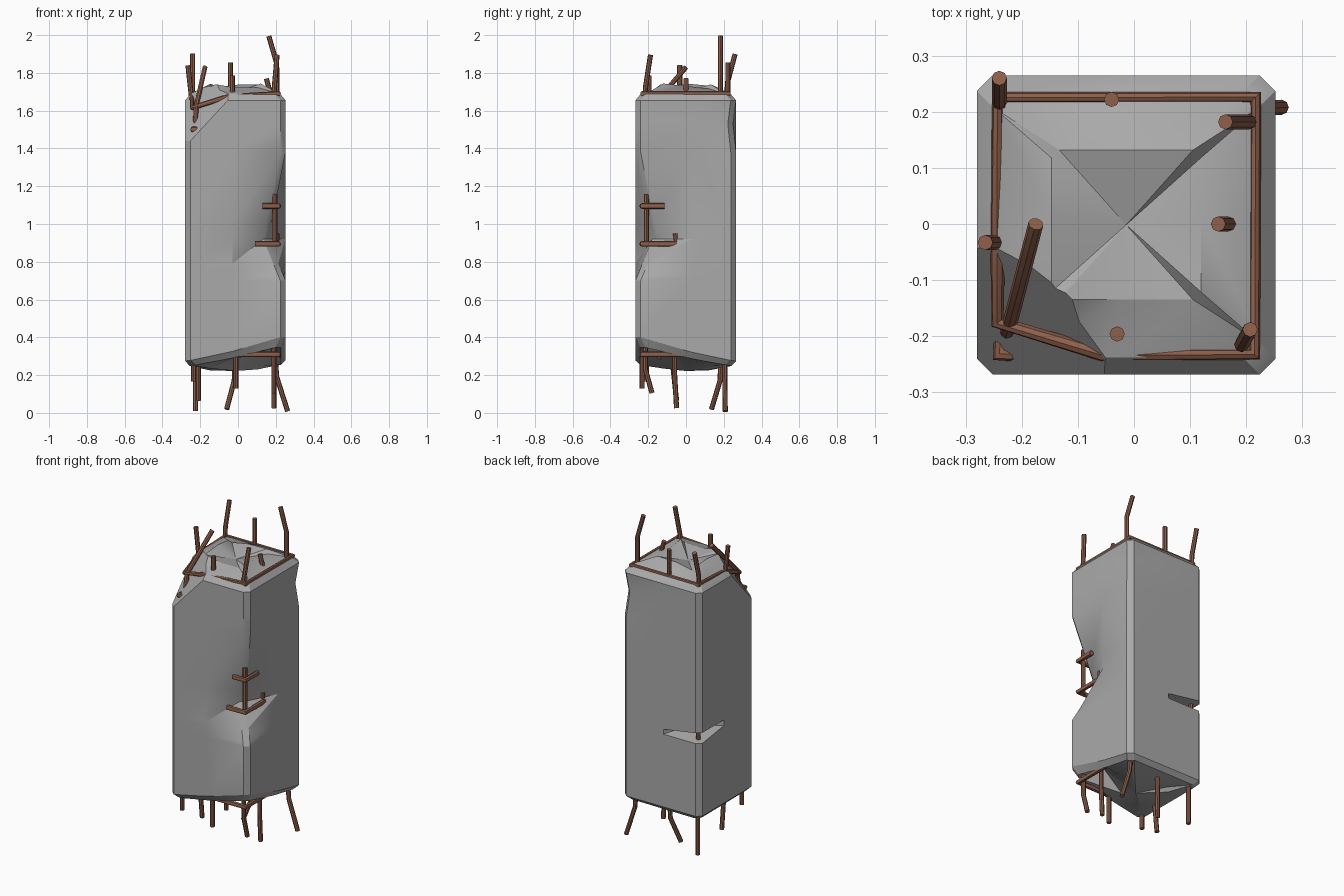
import bpy, bmesh, math
from mathutils import Vector

if "Cube" in bpy.data.objects:
    bpy.data.objects.remove(bpy.data.objects["Cube"])


def material(name, rgb):
    m = bpy.data.materials.new(name)
    m.diffuse_color = (*rgb, 1)
    m.use_nodes = True
    m.node_tree.nodes["Principled BSDF"].inputs["Base Color"].default_value = m.diffuse_color
    return m


CONCRETE = material("concrete grey", (0.40, 0.40, 0.40))
RUST = material("rusty steel", (0.27, 0.115, 0.07))

X0, X1, Y0, Y1, C = -0.28, 0.252, -0.268, 0.265, 0.028
MX, MY = -0.03, 0.03      # side midpoints
CX, CY = (X0 + X1) / 2, (Y0 + Y1) / 2


def outline(inset=0.0):
    """Chamfered square with a midpoint on every side (12 points)."""
    a, b, c, d = X0 + inset, X1 - inset, Y0 + inset, Y1 - inset
    return [(a, c + C), (a + C, c), (MX, c), (b - C, c), (b, c + C), (b, MY),
            (b, d - C), (b - C, d), (MX, d), (a + C, d), (a, d - C), (a, MY)]


FRONT_RIGHT, BACK_RIGHT, BACK_LEFT = (3, 4), (6, 7), (9, 10)


def chipped(x, y):
    """0..1 weight, largest at the broken lower front right corner."""
    u = (x - X0) / (X1 - X0)
    v = (Y1 - y) / (Y1 - Y0)
    return max(u * v, 0) ** 1.3


# Broken concrete column, built from stacked outlines
rings = []
rings.append([(CX + (x - CX) * .5, CY + (y - CY) * .5,
               0.235 + 0.16 * chipped(x, y) + 0.012 * math.sin(i * 2.3))
              for i, (x, y) in enumerate(outline())])
rings.append([(x, y, 0.248 + 0.12 * chipped(x, y)) for x, y in outline(0.025)])
rings.append([(x, y, 0.275 + 0.135 * chipped(x, y)) for x, y in outline()])


def ring(z, corner=(), push=(0, 0), mid_z=None):
    """Level outline; one corner may be pushed inwards to break it."""
    pts = []
    for i, (x, y) in enumerate(outline()):
        if i in corner:
            x, y = x + push[0], y + push[1]
        zz = mid_z if mid_z and i in (2, 5, 8, 11) else z
        pts.append((x, y, zz))
    return pts


rings.append(ring(0.70))
crack = [[list(p) for p in ring(z)] for z in (0.725, 0.755, 0.79)]
for k, z in enumerate((0.725, 0.755, 0.79)):            # thin crack, back left
    for i in BACK_LEFT:
        if k == 1:
            crack[k][i][0] += 0.13
            crack[k][i][1] -= 0.13
    for i in FRONT_RIGHT:                               # spalled front right edge
        t = (z - 0.70) / 0.22
        crack[k][i][0] -= 0.09 * t
        crack[k][i][1] += 0.09 * t
    rings.append(crack[k])
rings.append(ring(0.92, FRONT_RIGHT, (-0.09, 0.09)))
rings.append(ring(1.00, FRONT_RIGHT, (-0.075, 0.075)))
rings.append(ring(1.38))
rings.append(ring(1.53, BACK_RIGHT, (-0.014, -0.016)))
rings.append(ring(1.655))
rings.append([(x, y, 1.69) for x, y in outline(0.03)])
rings.append([(CX + (x - CX) * .5, CY + (y - CY) * .5, 1.73 + 0.014 * math.sin(i * 1.9))
              for i, (x, y) in enumerate(outline())])

bm = bmesh.new()
vr = [[bm.verts.new(p) for p in r] for r in rings]
for lo, hi in zip(vr, vr[1:]):
    for i in range(12):
        j = (i + 1) % 12
        a, b, c, d = lo[i], lo[j], hi[j], hi[i]
        # split along the diagonal that leaves breaks triangular
        if i in (3, 5, 9, 11):
            bm.faces.new((a, b, d))
            bm.faces.new((b, c, d))
        else:
            bm.faces.new((a, b, c))
            bm.faces.new((a, c, d))
for r, z, top in ((vr[0], 0.222, False), (vr[-1], 1.695, True)):
    mid = bm.verts.new((CX, CY, z))
    for i in range(12):
        j = (i + 1) % 12
        bm.faces.new((r[i], r[j], mid) if top else (r[j], r[i], mid))

# Slanted break at the upper front left corner
p, q, s = Vector((X0, Y0, 1.41)), Vector((-0.03, Y0, 1.68)), Vector((X0, -0.02, 1.68))
n = (q - p).cross(s - p)
if n.dot(Vector((-1, -1, 1))) < 0:
    n = -n
cut = bmesh.ops.bisect_plane(bm, geom=bm.verts[:] + bm.edges[:] + bm.faces[:],
                             plane_co=p, plane_no=n, clear_outer=True)
edges = [e for e in cut["geom_cut"] if isinstance(e, bmesh.types.BMEdge)]
bmesh.ops.holes_fill(bm, edges=[e for e in bm.edges if e.is_boundary], sides=0)
bmesh.ops.recalc_face_normals(bm, faces=bm.faces[:])
me = bpy.data.meshes.new("concrete_column")
bm.to_mesh(me)
bm.free()
me.materials.append(CONCRETE)
column = bpy.data.objects.new("concrete_column", me)
bpy.context.collection.objects.link(column)


def finish(ob, angle):
    bpy.ops.object.select_all(action='DESELECT')
    ob.select_set(True)
    bpy.context.view_layer.objects.active = ob
    if ob.type == 'CURVE':
        bpy.ops.object.convert(target='MESH')
    bpy.ops.object.shade_smooth_by_angle(angle=math.radians(angle))


finish(column, 28)


def bars(name, paths, closed=False, r=0.0135):
    cu = bpy.data.curves.new(name, 'CURVE')
    cu.dimensions = '3D'
    cu.bevel_depth, cu.bevel_resolution, cu.use_fill_caps = r, 2, True
    for path in paths:
        sp = cu.splines.new('POLY')
        sp.points.add(len(path) - 1)
        for pt, co in zip(sp.points, path):
            pt.co = (*co, 1)
        sp.use_cyclic_u = closed
    cu.materials.append(RUST)
    ob = bpy.data.objects.new(name, cu)
    bpy.context.collection.objects.link(ob)
    finish(ob, 40)


# Horizontal ties
bars("top_tie", [[(-0.243, 0.226, 1.69), (-0.243, -0.03, 1.68), (-0.243, -0.175, 1.615),
                  (-0.055, -0.232, 1.675), (0.215, -0.232, 1.69), (0.217, 0.226, 1.69)]], True)
bars("exposed_ties", [
    [(-0.235, -0.16, 1.5), (-0.24, -0.232, 1.5), (-0.18, -0.232, 1.5)],
    [(0.13, -0.232, 1.095), (0.213, -0.232, 1.095), (0.213, -0.115, 1.095)],
    [(0.09, -0.232, 0.895), (0.213, -0.232, 0.895), (0.213, 0.04, 0.895)],
    [(-0.03, -0.232, 0.31), (0.213, -0.232, 0.31), (0.213, 0.07, 0.31)]], r=0.015)

# Exposed upright bars in the breaks
bars("exposed_uprights", [
    [(0.195, -0.21, 0.88), (0.195, -0.21, 1.16)],
    [(0.205, -0.05, 0.88), (0.205, -0.055, 0.95)],
    [(-0.235, 0.215, 0.70), (-0.235, 0.215, 0.81)]])

# Bars sticking out of the top
bars("top_bars", [
    [(-0.24, 0.215, 1.66), (-0.24, 0.22, 1.75), (-0.24, 0.26, 1.90)],
    [(-0.04, 0.222, 1.66), (-0.04, 0.222, 1.855)],
    [(0.205, 0.182, 1.66), (0.205, 0.182, 1.85), (0.163, 0.182, 1.995)],
    [(0.18, 0, 1.66), (0.15, 0, 1.77)],
    [(0.192, -0.215, 1.66), (0.192, -0.215, 1.72), (0.207, -0.188, 1.895)],
    [(-0.03, -0.196, 1.66), (-0.03, -0.196, 1.785)],
    [(-0.243, -0.033, 1.64), (-0.265, -0.033, 1.84)],
    [(-0.228, -0.2, 1.47), (-0.222, -0.18, 1.62), (-0.175, 0, 1.83)]])

# Bars sticking out of the bottom
bars("bottom_bars", [
    [(0.195, 0.205, 0.32), (0.205, 0.205, 0.19), (0.263, 0.208, 0.008)],
    [(0.19, -0.215, 0.40), (0.19, -0.215, 0.23), (0.19, -0.18, 0.105)],
    [(0.19, -0.06, 0.35), (0.19, -0.06, 0.2), (0.19, -0.05, 0.025)],
    [(-0.012, -0.232, 0.33), (-0.012, -0.232, 0.13)],
    [(-0.015, 0.185, 0.30), (-0.02, 0.18, 0.17), (-0.06, 0.135, 0.02)],
    [(-0.225, 0.206, 0.30), (-0.225, 0.206, 0.01)],
    [(-0.21, -0.075, 0.30), (-0.21, -0.05, 0.065)],
    [(-0.235, -0.21, 0.30), (-0.235, -0.21, 0.165)]])
